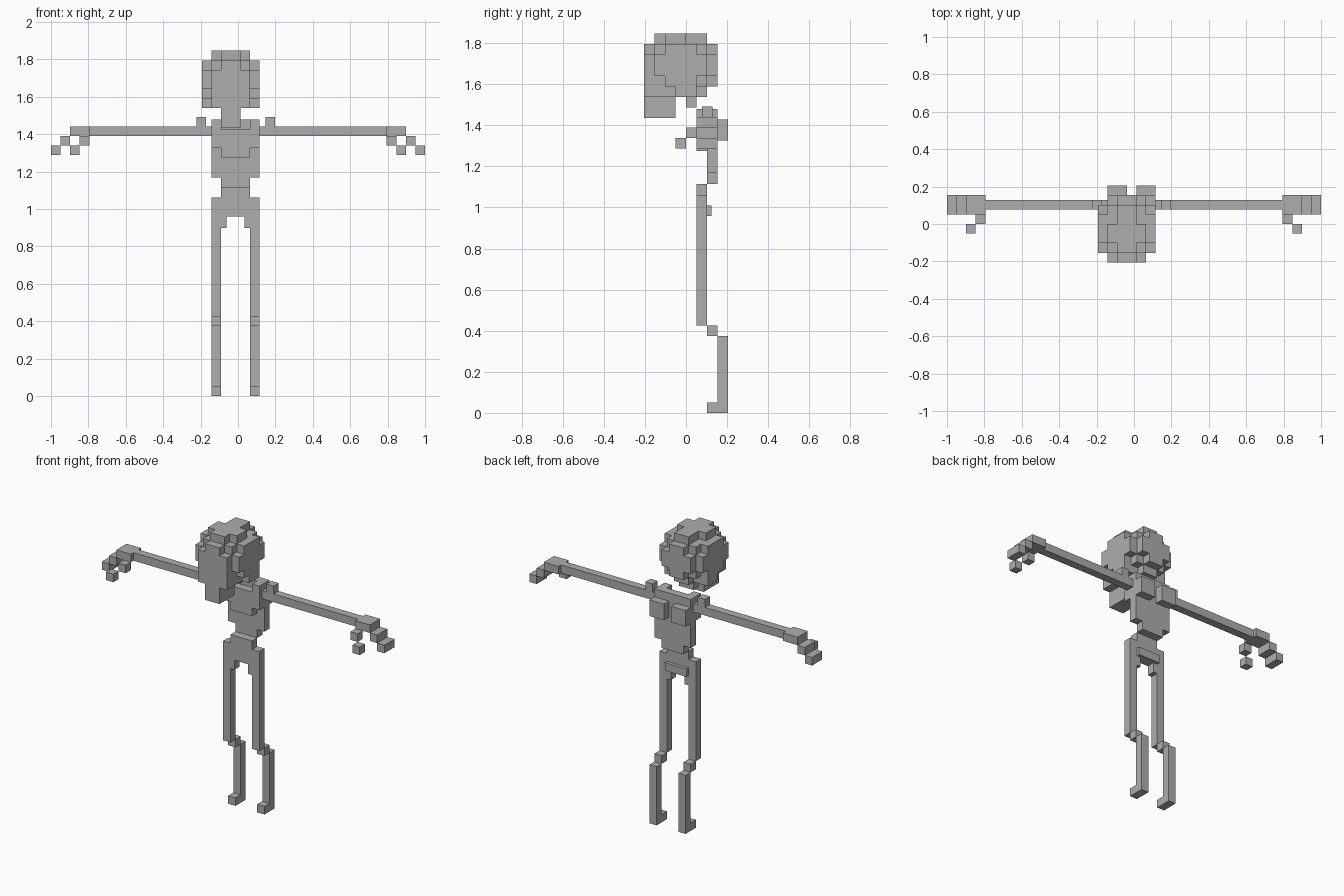
import bpy, bmesh
from mathutils import Matrix, Vector

cube = bpy.data.objects.get("Cube")
if cube:
    bpy.data.objects.remove(cube)

U = 2 / 39      # edge of one block
MID = -0.25     # body centre line, in blocks

grey = bpy.data.materials.new("plain grey")
grey.use_nodes = True
COLOUR = (0.42, 0.42, 0.42, 1)
grey.diffuse_color = COLOUR
grey.node_tree.nodes["Principled BSDF"].inputs["Base Color"].default_value = COLOUR


def finish(name, bm):
    bmesh.ops.scale(bm, vec=(U, U, U), verts=bm.verts)
    bmesh.ops.recalc_face_normals(bm, faces=bm.faces)
    mesh = bpy.data.meshes.new(name)
    bm.to_mesh(mesh)
    bm.free()
    mesh.materials.append(grey)
    ob = bpy.data.objects.new(name, mesh)
    bpy.context.collection.objects.link(ob)
    return ob


def boxes(name, *parts):
    """Each part is ((x0, x1), (y0, y1), (z0, z1)) in blocks."""
    bm = bmesh.new()
    for part in parts:
        size = [b - a for a, b in part]
        centre = Vector([(a + b) / 2 for a, b in part])
        bmesh.ops.create_cube(bm, size=1, matrix=Matrix.Translation(centre) @ Matrix.Diagonal((*size, 1)))
    return finish(name, bm)


def voxels(name, origin, parts):
    """Join whole-block ranges into one skin, keeping outside faces only."""
    cells = {(i, j, k) for a, b, c in parts
             for i in range(*a) for j in range(*b) for k in range(*c)}
    bm = bmesh.new()
    for cell in cells:
        for axis in range(3):
            for side in (0, 1):
                near = list(cell)
                near[axis] += 2 * side - 1
                if tuple(near) in cells:
                    continue
                u, v = [n for n in range(3) if n != axis]
                corners = []
                for du, dv in ((0, 0), (1, 0), (1, 1), (0, 1)):
                    p = list(cell)
                    p[axis] += side
                    p[u] += du
                    p[v] += dv
                    corners.append(bm.verts.new(Vector(p) + Vector(origin)))
                if side == (axis == 1):
                    corners.reverse()
                bm.faces.new(corners)
    bmesh.ops.remove_doubles(bm, verts=bm.verts, dist=0.001)
    return finish(name, bm)


# Skull: stepped ball with a flat face and a jaw
voxels("head", (MID - 3.5, -4, 0), [
    ((1, 5), (1, 5), (30, 35)),      # core
    ((1, 5), (5, 6), (31, 35)),
    ((2, 4), (5, 6), (30, 31)),
    ((2, 4), (1, 6), (35, 36)),      # crown
    ((1, 5), (2, 4), (35, 36)),
    ((1, 5), (0, 1), (30, 34)),      # face
    ((2, 4), (0, 1), (34, 35)),
    ((2, 4), (0, 3), (28, 30)),      # jaw
    ((1, 5), (6, 7), (32, 34)),      # back of skull
    ((2, 4), (6, 7), (31, 35)),
    ((2, 4), (4, 5), (29, 30)),      # neck
] + [part for a in (0, 5) for part in (   # sides
    ((a, a + 1), (2, 5), (31, 35)),
    ((a, a + 1), (1, 6), (32, 34)),
    ((a, a + 1), (3, 5), (30, 31)))])

# Torso
WIDE = (MID - 2.5, MID + 2.5)
NARROW = (MID - 1.5, MID + 1.5)
boxes("chest",
      (WIDE, (1, 2), (25.85, 27.85)),
      (NARROW, (1, 2), (24.85, 25.85)),
      *[((MID + a, MID + a + 1), (1, 2), (27.85, 28.85)) for a in (-2.5, 1.5)])
boxes("back", (WIDE, (2, 3), (22.8, 28.85)), (NARROW, (2, 3), (21.75, 22.8)))
boxes("shoulder_blades", *[((MID + a, MID + a + 2), (3, 4), (25.85, 27.85)) for a in (-2.5, 0.5)])
boxes("pelvis",
      (NARROW, (1, 2), (20.7, 21.75)),
      (WIDE, (1, 2), (18.7, 20.7)),
      *[((MID + a, MID + a + 0.55), (1, 2), (17.5, 18.7)) for a in (-1.5, 0.95)])
boxes("tail_bar", (NARROW, (2, 2.4), (18.7, 19.7)))


def span(side, a, b):
    return tuple(sorted((side * a, side * b)))


for side, label in ((1, "left"), (-1, "right")):
    # Leg
    leg = tuple(MID + x for x in span(side, 1.5, 2.5))
    boxes(label + "_thigh", (leg, (1, 2), (8.3, 18.7)))
    boxes(label + "_knee", (leg, (2, 3), (7.3, 8.3)))
    boxes(label + "_shin", (leg, (3, 4), (0, 7.3)))
    boxes(label + "_foot", (leg, (2, 3), (0, 1)))
    # Arm
    bump = tuple(MID + x for x in span(side, 3.1, 4.1))
    boxes(label + "_shoulder", (bump, (1.5, 2.5), (28.1, 29.1)))
    boxes(label + "_arm", (span(side, 2.5 + side * MID, 15.5), (1.5, 2.5), (27.1, 28.1)))
    # Hand
    boxes(label + "_palm", (span(side, 15.5, 17.5), (1, 3), (27.1, 28.1)))
    boxes(label + "_fingers", *[(span(side, 17.5 + n, 18.5 + n), (1, 3), (26.1 - n, 27.1 - n)) for n in (0, 1)])
    boxes(label + "_thumb", *[(span(side, 15.5 + n, 16.5 + n), (-n, 1 - n), (26.1 - n, 27.1 - n)) for n in (0, 1)])
